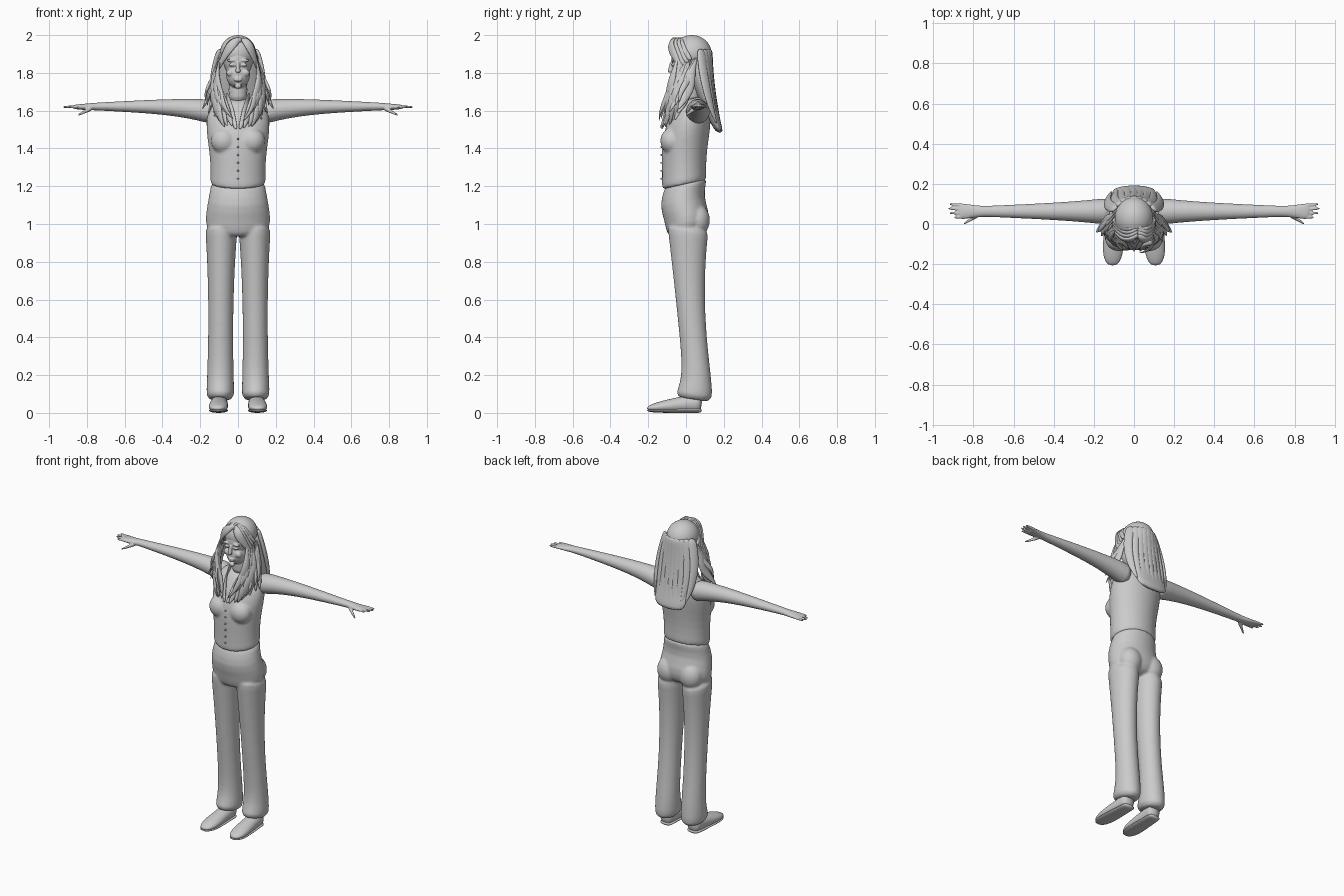
import bpy, bmesh, math, random
from mathutils import Vector, Matrix

random.seed(4)
old = bpy.data.objects.get("Cube")
if old:
    bpy.data.objects.remove(old)

SHADE = (0.6, 0.6, 0.6, 1)
grey = bpy.data.materials.new("light_grey")
grey.use_nodes = True
grey.diffuse_color = SHADE
grey.node_tree.nodes["Principled BSDF"].inputs["Base Color"].default_value = SHADE

RIGHT, BACK, UP = Vector((1, 0, 0)), Vector((0, 1, 0)), Vector((0, 0, 1))
LEVEL, ACROSS, ALONG = (RIGHT, BACK), (BACK, UP), (RIGHT, UP)


def steps(count):
    """Evenly spaced fractions from zero to one."""
    return [k / count for k in range(count + 1)]


def mix(start, end, t):
    return start + (end - start) * t


def loft(bm, stations, plane=None, sides=24, slope=0):
    """Skin elliptical rings; without a plane they follow the path and lie flat on the head."""
    centres = [Vector(station[:3]) for station in stations]
    last = len(centres) - 1
    rings = []
    for i, (centre, station) in enumerate(zip(centres, stations)):
        wide, deep = station[3:]
        if plane:
            u, v = plane
        else:
            tangent = (centres[min(i + 1, last)] - centres[max(i - 1, 0)]).normalized()
            outward = Vector((centre.x, centre.y, 0))
            u = tangent.cross(outward).normalized()
            v = u.cross(tangent).normalized()
        ring = []
        for k in range(sides):
            angle = math.tau * k / sides
            point = centre + u * wide * math.cos(angle) + v * deep * math.sin(angle)
            point.z += slope * (point.y - centre.y)
            ring.append(bm.verts.new(point))
        rings.append(ring)
    for low, high in zip(rings, rings[1:]):
        for k in range(sides):
            n = (k + 1) % sides
            bm.faces.new((low[k], low[n], high[n], high[k]))
    bm.faces.new(rings[0][::-1])
    bm.faces.new(rings[-1])


def blob(bm, centre, size):
    matrix = Matrix.Translation(centre) @ Matrix.Diagonal((*size, 1))
    bmesh.ops.create_uvsphere(bm, u_segments=20, v_segments=12, radius=1, matrix=matrix)


def finish(bm, name, subdivision=1, voxel=0):
    """Turn a bmesh into a smooth object, optionally fused into one skin."""
    bmesh.ops.recalc_face_normals(bm, faces=bm.faces)
    mesh = bpy.data.meshes.new(name)
    bm.to_mesh(mesh)
    bm.free()
    mesh.materials.append(grey)
    for face in mesh.polygons:
        face.use_smooth = True
    part = bpy.data.objects.new(name, mesh)
    bpy.context.collection.objects.link(part)
    rounding = part.modifiers.new("rounding", "SUBSURF")
    rounding.levels = rounding.render_levels = subdivision
    if voxel:
        fuse = part.modifiers.new("fuse", "REMESH")
        fuse.mode = "VOXEL"
        fuse.voxel_size = voxel
        fuse.use_smooth_shade = True
        relax = part.modifiers.new("relax", "SMOOTH")
        relax.factor, relax.iterations = 0.5, 4


# trousers: pelvis, seat and two flared legs fused together
bm = bmesh.new()
hips = [(1.23, .14, .11), (1.2, .145, .113), (1.12, .16, .117), (1.04, .174, .12), (.97, .17, .11), (.94, .12, .08)]
loft(bm, [(0, mix(.04, 0, 6 * (1.2 - z)) - .045 if z > 1.1 else .006, z, wide, deep)
          for z, wide, deep in hips], LEVEL, slope=.2)
for side in (1, -1):
    leg = []
    for t in steps(14):
        hem = t ** 12
        wide = .062 + .026 * (1 - t) ** 3 + .014 * t ** 3
        deep = wide + .004 + .02 * (1 - t) ** 2 + .025 * hem
        leg.append((side * mix(.088, .094, t), .01 + .07 * t * t - .045 * hem, mix(1, .06, t), wide, deep))
    loft(bm, leg, LEVEL, slope=-.15)
    blob(bm, (side * .08, .06, 1.02), (.075, .068, .085))
finish(bm, "trousers", voxel=.008)

# sleeveless blouse with bust
bm = bmesh.new()
torso = [(1.2, -.01, .148, .119), (1.22, -.01, .147, .118), (1.32, -.01, .146, .117), (1.42, -.005, .158, .125),
         (1.5, .005, .17, .127), (1.58, .02, .168, .112), (1.64, .035, .14, .085), (1.67, .035, .08, .06)]
loft(bm, [(0, y, z, wide, deep) for z, y, wide, deep in torso], LEVEL, slope=.2)
for side in (1, -1):
    blob(bm, (side * .075, -.075, 1.44), (.07, .062, .07))
finish(bm, "blouse", voxel=.008)

# row of small blouse buttons
bm = bmesh.new()
for t in steps(5):
    blob(bm, (0, -.13, mix(1.24, 1.45, t)), (.005, .006, .005))
finish(bm, "blouse_buttons", 0)

# open collar
bm = bmesh.new()
for side in (1, -1):
    loft(bm, [(side * mix(.06, .01, t), .02 - .15 * math.sqrt(t), mix(1.69, 1.5, t), mix(.025, .01, t), .006)
              for t in steps(4)], sides=10)
finish(bm, "collar", 2)

# arms with palms, fingers and thumbs
for side, label in ((1, "left"), (-1, "right")):
    bm = bmesh.new()
    arm = []
    for t in steps(8):
        shoulder = (1 - t) ** 4
        wide = .026 + .03 * (1 - t) + .015 * shoulder
        arm.append((side * mix(.1, .76, t), .063, 1.622 - .035 * shoulder, wide, wide - .006 * t))
    for x, wide, thick in [(.81, .034, .017), (.855, .041, .013), (.875, .037, .01)]:
        arm.append((side * x, .063, 1.62, wide, thick))
    loft(bm, arm, ACROSS)
    for finger in range(4):
        spread = .1 - .023 * finger
        reach = .93 - .008 * (finger - 1) ** 2
        loft(bm, [(side * mix(.84, reach, t), mix(.063, spread, .8 + t / 5), 1.62, mix(.01, .006, t), mix(.01, .006, t))
                  for t in steps(4)], ACROSS, 12)
    loft(bm, [(side * mix(.77, .85, t), mix(.05, 0, t), mix(1.615, 1.575, t), mix(.016, .006, t), mix(.015, .006, t))
              for t in steps(4)], ACROSS, 12)
    finish(bm, label + "_arm", voxel=.005)

# head: neck, skull, jaw, nose, lips and chin
bm = bmesh.new()
loft(bm, [(0, .025, z, .05, .05) for z in (1.64, 1.7, 1.8)], LEVEL)
blob(bm, (0, .015, 1.87), (.079, .094, .1))
blob(bm, (0, -.015, 1.79), (.065, .062, .073))
blob(bm, (0, -.066, 1.73), (.02, .012, .014))
loft(bm, [(0, mix(-.073, -.088, t), mix(1.86, 1.8, t), mix(.008, .015, t), .012) for t in steps(4)], LEVEL, 12)
for z in (1.771, 1.76):
    blob(bm, (0, -.074, z), (.024, .009, .006))
# eyes, brows and cheeks
for side in (1, -1):
    blob(bm, (side * .033, -.068, 1.842), (.017, .01, .008))
    blob(bm, (side * .036, -.07, 1.866), (.026, .01, .008))
    blob(bm, (side * .04, -.055, 1.8), (.022, .018, .02))
finish(bm, "head", voxel=.004)


def hair_back(t):
    """Depth of the rear hair outline from crown to tips."""
    return .14 + .06 * t * t


# crown and the hair mass falling down the back
bm = bmesh.new()
blob(bm, (0, .03, 1.904), (.098, .108, .097))
mass = []
for t in steps(7):
    deep = mix(.08, .02, t)
    mass.append((0, hair_back(t) - deep, mix(1.9, 1.48, t), .1 + .09 * t * (1 - t), deep))
loft(bm, mass, LEVEL)
finish(bm, "hair_mass")

# long strands hanging behind, with ragged tips
bm = bmesh.new()
for strand in range(9):
    f = strand / 4 - 1
    drop = .45 - .05 * f * f + random.uniform(-.02, .01)
    loft(bm, [(f * (.09 + .13 * t * (1 - t) + .02 * t), hair_back(t) - .012 - .05 * f * f * (1 - t / 2),
               1.93 - drop * t, .004 + .026 * (1 - t ** 4), .004 + .01 * (1 - t ** 4)) for t in steps(6)], sides=8)
finish(bm, "back_strands", 2)

# fringe swept to both sides of an off-centre parting
bm = bmesh.new()
for side in (1, -1):
    for layer in range(4):
        shift = .016 * layer
        loft(bm, [(mix(.02, side * .105, t), shift - .05 - .045 * math.sin(math.pi * t) + .03 * t,
                   1.978 - (.16 - shift) * t * t, .01 + .018 * math.sin(math.pi * t), .012)
                  for t in steps(6)], sides=8)
finish(bm, "fringe", 2)

# layered wavy locks framing the face, each with a smaller curl beneath
bm = bmesh.new()
for side in (1, -1):
    for lock in range(8):
        f = lock / 7
        jitter = random.uniform(-.01, .01)
        for size, lift in ((1, 0), (.6, .04)):
            path = []
            for t in steps(8):
                wave = .014 * t * math.sin(7 * t + lock + lift * 50)
                x = .095 + .025 * math.sin(math.pi * t) + mix(-.075, .08, f) * t * t + wave
                y = mix(mix(-.04, .05, f), mix(-.122, -.035, f), t) - wave + jitter - lift / 4 * t
                z = mix(1.88, 1.51 + .09 * f * f + lift + jitter, t)
                swell = size * (.2 + math.sin(math.pi * t ** 1.2))
                path.append((side * x, y, z, .026 * swell, .014 * swell))
            loft(bm, path, sides=8)
finish(bm, "front_locks", 2)


def footwear(name, side, heel, toe):
    """Rounded foot shape whose half height runs from heel to toe."""
    bm = bmesh.new()
    foot = []
    for t in steps(8):
        tip = 1 - .6 * t ** 8
        half = mix(heel, toe, t)
        foot.append((side * mix(.098, .107, t), mix(.085, -.208, t), half, mix(.042, .058, t) * tip, half * tip))
    loft(bm, foot, ALONG)
    finish(bm, name)


# shoes with separate soles
for side, label in ((1, "left"), (-1, "right")):
    footwear(label + "_shoe", side, .055, .024)
    footwear(label + "_sole", side, .013, .012)
